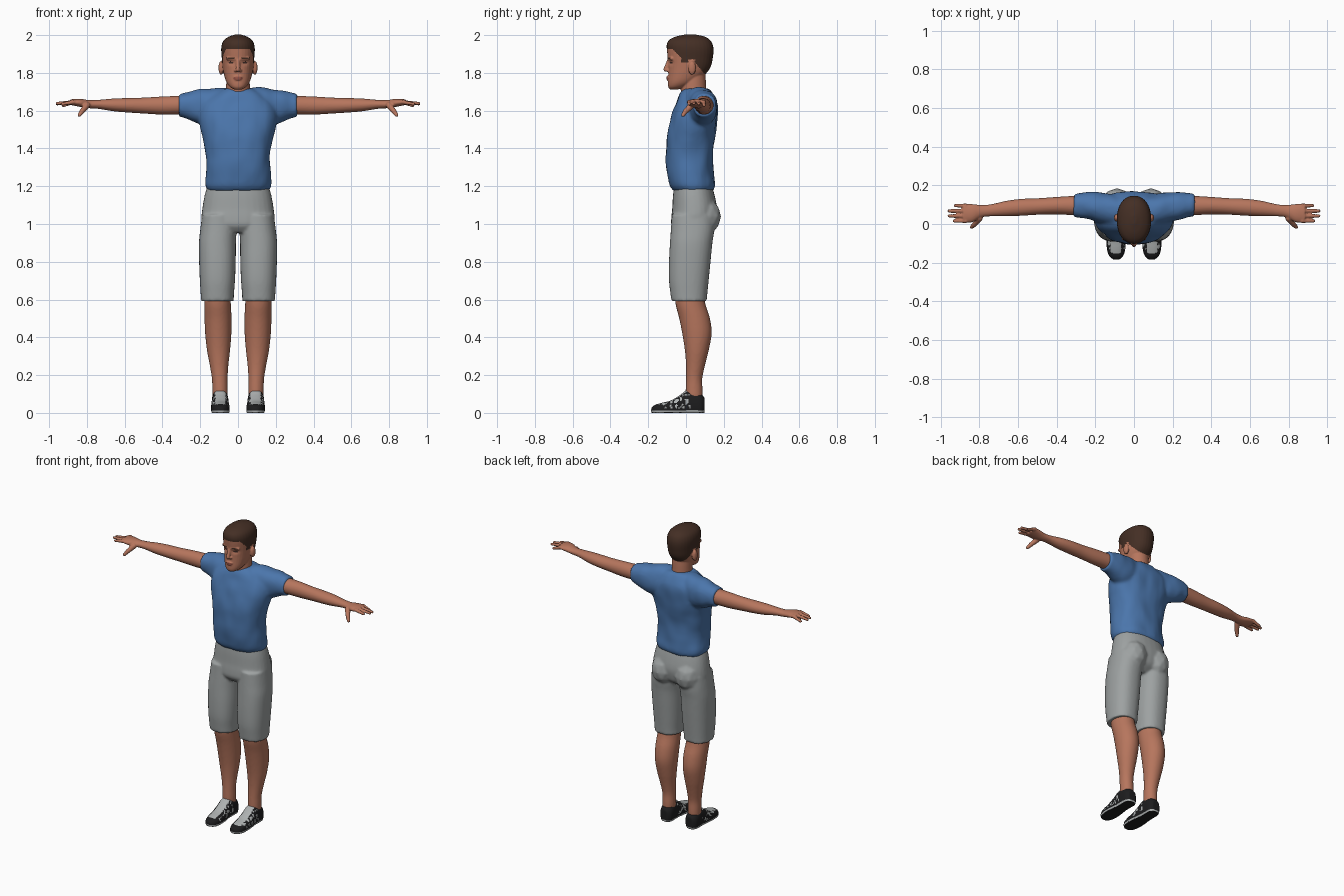
import bpy
import bmesh
import math
from mathutils import Matrix, Vector, noise

start = bpy.data.objects.get("Cube")
if start:
    bpy.data.objects.remove(start, do_unlink=True)


def material(name, *rgb):
    mat = bpy.data.materials.new(name)
    mat.use_nodes = True
    mat.diffuse_color = (*rgb, 1)
    for node in mat.node_tree.nodes:
        if node.type == "BSDF_PRINCIPLED":
            node.inputs["Base Color"].default_value = (*rgb, 1)
            node.inputs["Roughness"].default_value = 0.8
    return mat


skin = material("skin", .47, .18, .11)
hair = material("dark brown hair", .058, .028, .018)
lips = material("lips", .34, .1, .07)
eyes = material("dark eyes", .05, .025, .02)
blue = material("blue cloth", .07, .18, .41)
grey = material("grey cloth", .34, .36, .36)
black = material("black shoe", .012, .012, .013)
pale = material("pale shoe", .42, .44, .44)


def loft(bm, rows, axis, power=2.0, sides=32, steps=4):
    """Skin smooth rounded sections: (position, low u, high u, low v, high v)."""
    rows = [Vector(r) for r in rows]
    last = len(rows) - 1

    def slope(i):
        a, b = rows[max(i - 1, 0)], rows[min(i + 1, last)]
        return (b - a) / (b[0] - a[0])

    path = []
    for i in range(last):
        a, b = rows[i], rows[i + 1]
        h = b[0] - a[0]
        for s in range(steps):
            f = s / steps
            g = 1 - f
            path.append(a * ((1 + 2 * f) * g * g) + b * (f * f * (3 - 2 * f))
                        + slope(i) * (h * f * g * g) - slope(i + 1) * (h * f * f * g))
    path.append(rows[last])

    def bend(value):
        return math.copysign(abs(value) ** (2 / power), value)

    rings = []
    for t, u0, u1, v0, v1 in path:
        ring = []
        for k in range(sides):
            angle = math.tau * k / sides
            co = [(u0 + u1) / 2 + (u1 - u0) / 2 * bend(math.cos(angle)),
                  (v0 + v1) / 2 + (v1 - v0) / 2 * bend(math.sin(angle))]
            co.insert(axis, t)
            ring.append(bm.verts.new(co))
        rings.append(ring)
    for low, high in zip(rings, rings[1:]):
        for k in range(sides):
            n = (k + 1) % sides
            bm.faces.new((low[k], low[n], high[n], high[k]))
    bm.faces.new(rings[0])
    bm.faces.new(rings[-1])


def even(rows):
    return [(z, -w, w, front, back) for z, w, front, back in rows]


def ball(bm, centre, radii):
    place = Matrix.Translation(centre) @ Matrix.Diagonal((*radii, 1))
    bmesh.ops.create_icosphere(bm, subdivisions=2, radius=1, matrix=place)


def finger(bm, a, b, ra, rb, count=14):
    for i in range(count + 1):
        f = i / count
        ball(bm, Vector(a).lerp(Vector(b), f), [ra + (rb - ra) * f] * 3)


def pair(bm):
    """Repeat everything so far on the other side."""
    copy = bmesh.ops.duplicate(bm, geom=bm.verts[:] + bm.edges[:] + bm.faces[:])["geom"]
    verts = [g for g in copy if isinstance(g, bmesh.types.BMVert)]
    bmesh.ops.scale(bm, vec=(-1, 1, 1), verts=verts)


def finish(bm, name, mats, voxel, smooth=4, shape=None, paint=None):
    """Fuse the pieces into one skin, sculpt it and colour it by rule."""
    bmesh.ops.recalc_face_normals(bm, faces=bm.faces[:])
    mesh = bpy.data.meshes.new(name)
    bm.to_mesh(mesh)
    bm.free()
    obj = bpy.data.objects.new(name, mesh)
    bpy.context.scene.collection.objects.link(obj)
    fuse = obj.modifiers.new("fuse", "REMESH")
    fuse.mode = "VOXEL"
    fuse.voxel_size = voxel
    soften = obj.modifiers.new("soften", "SMOOTH")
    soften.factor = .5
    soften.iterations = smooth
    view = bpy.context.evaluated_depsgraph_get()
    baked = bpy.data.meshes.new_from_object(obj.evaluated_get(view))
    obj.modifiers.clear()
    obj.data = baked
    baked.materials.clear()
    for mat in mats:
        baked.materials.append(mat)
    if shape:
        moves = [shape(v.co.copy(), v.normal.copy()) for v in baked.vertices]
        for v, co in zip(baked.vertices, moves):
            v.co = co
    for face in baked.polygons:
        face.use_smooth = True
        face.material_index = paint(face.center, face.normal) if paint else 0
    baked.update()


# Shirt: sleeves, then the trunk, with soft folds
bm = bmesh.new()
loft(bm, [(.05, 0, .14, 1.54, 1.72), (.1, -.01, .15, 1.52, 1.725), (.16, 0, .162, 1.515, 1.718),
          (.22, .018, .166, 1.535, 1.71), (.27, .03, .162, 1.557, 1.698),
          (.312, .036, .157, 1.568, 1.687)], 0, 2.2)
pair(bm)
loft(bm, even([(1.172, .158, -.065, .142), (1.2, .172, -.085, .152), (1.26, .172, -.097, .146),
               (1.35, .168, -.106, .143), (1.45, .183, -.102, .152), (1.52, .2, -.09, .162),
               (1.58, .208, -.075, .168), (1.64, .19, -.052, .165), (1.69, .125, -.035, .145),
               (1.718, .08, -.012, .125)]), 2, 2.4)


def folds(co, normal):
    wave = noise.noise(Vector((co.x * 14, co.y * 14, co.z * 9)))
    return co + normal * wave * .006


finish(bm, "shirt", [blue], .01, 4, folds)

# Shorts: legs and seat, then the hips
bm = bmesh.new()
loft(bm, [(.592, .022, .196, -.077, .11), (.62, .022, .197, -.081, .112), (.7, .016, .202, -.09, .12),
          (.8, .012, .206, -.09, .13), (.9, .011, .207, -.085, .14), (.97, .008, .2, -.08, .15),
          (1.05, .01, .19, -.075, .15)], 2, 2.3)
ball(bm, (.088, .098, 1.04), (.085, .088, .1))
pair(bm)
loft(bm, even([(.955, .12, -.05, .1), (.99, .18, -.076, .145), (1.03, .193, -.078, .16),
               (1.08, .189, -.073, .165), (1.15, .177, -.069, .152),
               (1.21, .16, -.062, .135)]), 2, 2.3)
finish(bm, "shorts", [grey], .008, 3)

# Lower legs
bm = bmesh.new()
loft(bm, [(.08, .055, .135, -.002, .088), (.12, .054, .136, -.002, .088), (.18, .055, .138, 0, .086),
          (.25, .051, .149, 0, .1), (.33, .042, .164, -.006, .12), (.42, .035, .174, -.02, .136),
          (.5, .034, .177, -.036, .127), (.58, .038, .177, -.056, .102),
          (.66, .04, .172, -.06, .09)], 2)
pair(bm)
finish(bm, "lower_legs", [skin], .008, 2)

# Shoes: dark uppers with pale tongue, flecks and sole edge
bm = bmesh.new()
loft(bm, [(-.184, .075, .107, 0, .028), (-.165, .056, .129, -.015, .042), (-.13, .045, .14, -.02, .053),
          (-.08, .044, .143, -.02, .066), (-.03, .048, .141, -.02, .096), (0, .05, .139, -.02, .118),
          (.045, .05, .139, -.02, .12), (.08, .053, .135, -.018, .1),
          (.099, .068, .12, 0, .08)], 1, 2.5)
pair(bm)


def flat_sole(co, normal):
    return Vector((co.x, co.y, max(co.z, 0)))


def shoe_paint(c, n):
    if n.z < -.7:
        return 0
    if .004 < c.z < .013:
        return 1
    tongue = abs(abs(c.x) - .093) < .027 and -.15 < c.y < .01 and n.z > .3
    fleck = -.13 < c.y < .02 and c.z > .025 and noise.noise(c * 70) > .15
    return 1 if tongue or fleck else 0


finish(bm, "shoes", [black, pale], .005, 2, flat_sole, shoe_paint)

# Arms with palms, fingers and thumbs
bm = bmesh.new()
loft(bm, [(.2, .045, .15, 1.575, 1.685), (.3, .045, .146, 1.579, 1.679), (.4, .05, .14, 1.579, 1.675),
          (.5, .048, .133, 1.585, 1.669), (.58, .043, .13, 1.59, 1.667), (.66, .04, .12, 1.597, 1.664),
          (.74, .04, .102, 1.61, 1.657), (.79, .034, .098, 1.613, 1.656),
          (.835, .01, .103, 1.62, 1.663), (.885, .008, .106, 1.63, 1.66)], 0)
for y, tip, drop in ((.016, .93, .008), (.042, .957, .005), (.068, .957, .007), (.095, .925, .016)):
    finger(bm, (.87, y, 1.646), (tip, y, 1.643 - drop), .0115, .009)
finger(bm, (.8, .03, 1.628), (.825, -.002, 1.597), .018, .014)
finger(bm, (.825, -.002, 1.597), (.84, -.016, 1.576), .014, .01)
pair(bm)
finish(bm, "arms_and_hands", [skin], .0045, 2)

# Head: ears and nostrils, then skull, neck, nose, lips
bm = bmesh.new()
ball(bm, (.09, .032, 1.826), (.014, .021, .038))
ball(bm, (.012, -.096, 1.812), (.009, .011, .008))
finger(bm, (.012, -.09, 1.874), (.055, -.076, 1.876), .009, .009)
pair(bm)
loft(bm, even([(1.712, .02, -.084, -.045), (1.725, .042, -.094, 0), (1.75, .061, -.096, .05),
               (1.79, .074, -.094, .1), (1.83, .081, -.093, .13), (1.88, .086, -.097, .142),
               (1.92, .089, -.101, .146), (1.95, .086, -.102, .141), (1.975, .073, -.088, .126),
               (1.993, .046, -.052, .096), (2.004, .012, 0, .045)]), 2, 2.2)
loft(bm, even([(1.64, .07, -.015, .13), (1.7, .064, -.027, .11), (1.76, .062, -.022, .105),
               (1.83, .06, -.01, .1)]), 2)
finger(bm, (0, -.093, 1.862), (0, -.107, 1.818), .01, .013)
ball(bm, (0, -.092, 1.777), (.025, .013, .007))
ball(bm, (0, -.092, 1.766), (.021, .012, .007))


def eye_sockets(co, normal):
    if co.y < 0:
        reach = ((abs(co.x) - .036) / .02) ** 2 + ((co.z - 1.855) / .014) ** 2
        co.y += .008 * math.exp(-reach)
    return co


def hairline(y):
    if y < -.025:
        return 1.925 - max(0, y + .07)
    if y < .012:
        return 1.855
    if y < .048:
        return 1.872
    return 1.855 - (y - .048) * 1.2


def head_paint(c, n):
    x = abs(c.x)
    ear = x > .091 and c.z < 1.87
    if c.z > hairline(c.y) and not ear:
        return 1
    if c.y < -.03:
        if ((x - .037) / .014) ** 2 + ((c.z - 1.855) / .005) ** 2 < 1:
            return 3
        if .017 < x < .056 and abs(c.z - 1.878) < .004:
            return 1
        if c.y < -.09 and (x / .025) ** 2 + ((c.z - 1.771) / .01) ** 2 < 1:
            return 2
    return 0


finish(bm, "head", [skin, hair, lips, eyes], .004, 3, eye_sockets, head_paint)
